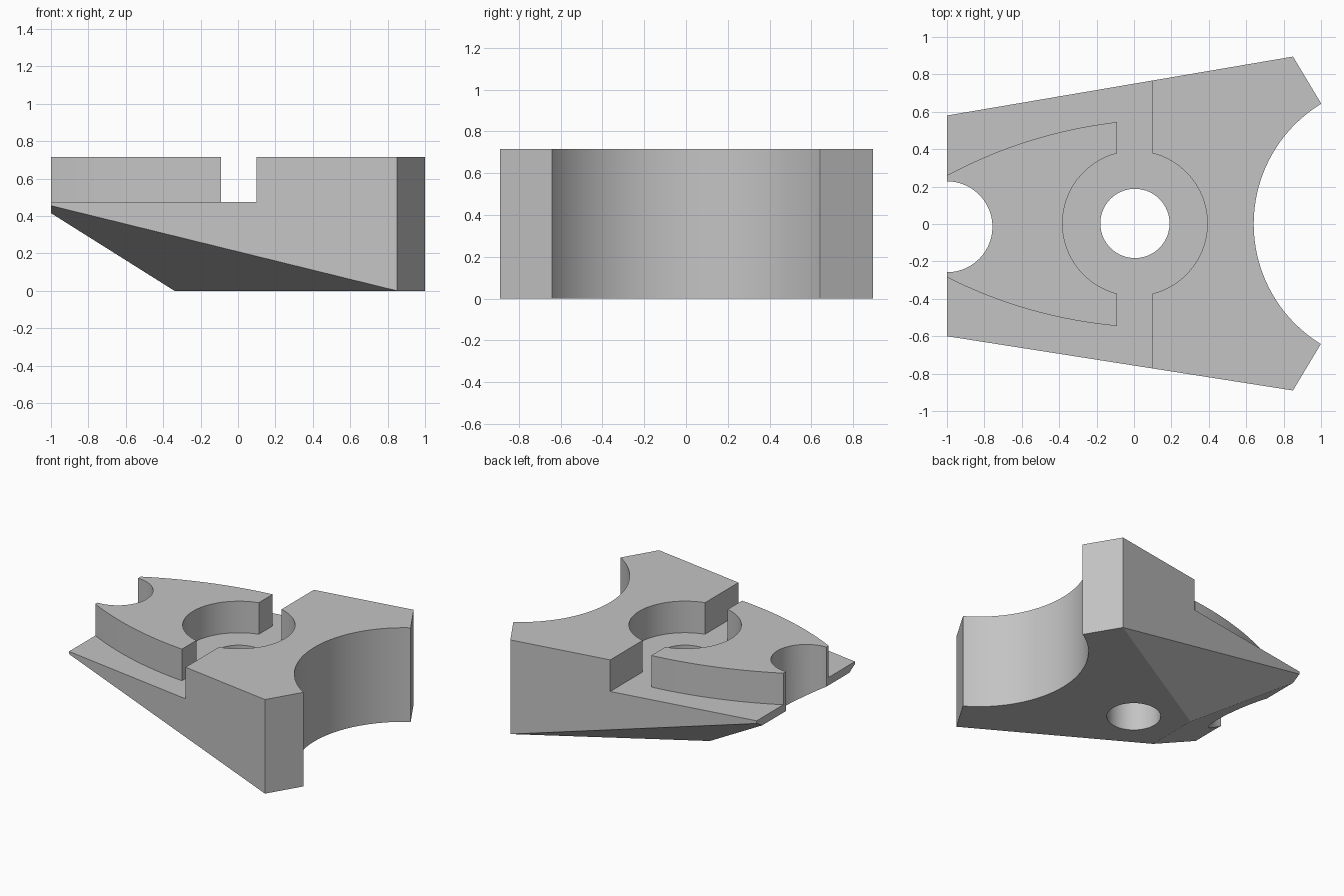
import bpy
import bmesh
import math
from mathutils import Vector

if "Cube" in bpy.data.objects:
    bpy.data.objects.remove(bpy.data.objects["Cube"], do_unlink=True)

TOP, FLOOR = 0.715, 0.475

grey = bpy.data.materials.new("plain_grey")
grey.use_nodes = True
grey.diffuse_color = (0.55, 0.55, 0.55, 1)
grey.node_tree.nodes["Principled BSDF"].inputs["Base Color"].default_value = (0.55, 0.55, 0.55, 1)


def prism(name, outline, low, high):
    """Extrude a flat outline from low to high."""
    bm = bmesh.new()
    face = bm.faces.new([bm.verts.new((x, y, low)) for x, y in outline])
    grown = bmesh.ops.extrude_face_region(bm, geom=[face])["geom"]
    moved = [v for v in grown if isinstance(v, bmesh.types.BMVert)]
    bmesh.ops.translate(bm, verts=moved, vec=(0, 0, high - low))
    bmesh.ops.recalc_face_normals(bm, faces=bm.faces)
    mesh = bpy.data.meshes.new(name)
    bm.to_mesh(mesh)
    bm.free()
    mesh.materials.append(grey)
    obj = bpy.data.objects.new(name, mesh)
    bpy.context.collection.objects.link(obj)
    return obj


def circle(cx, cy, r, n=96):
    return [(cx + r * math.cos(math.tau * i / n), cy + r * math.sin(math.tau * i / n))
            for i in range(n)]


def bowed(start, end, bulge, n=24):
    """Shallow arc between two points, bulging to the left of travel."""
    a, b = Vector(start), Vector(end)
    side = Vector((a.y - b.y, b.x - a.x)).normalized()
    points = []
    for i in range(n + 1):
        t = i / n
        points.append(tuple(a.lerp(b, t) + side * bulge * 4 * t * (1 - t)))
    return points


def slice_off(obj, p, q, r):
    """Cut away everything below the plane through three points."""
    p, q, r = Vector(p), Vector(q), Vector(r)
    normal = (q - p).cross(r - p).normalized()
    if normal.z > 0:
        normal.negate()
    bm = bmesh.new()
    bm.from_mesh(obj.data)
    cut = bmesh.ops.bisect_plane(bm, geom=bm.verts[:] + bm.edges[:] + bm.faces[:],
                                 dist=1e-5, plane_co=p, plane_no=normal, clear_outer=True)
    edges = [e for e in bm.edges if e.is_boundary]
    bmesh.ops.contextual_create(bm, geom=edges)
    bmesh.ops.recalc_face_normals(bm, faces=bm.faces)
    bm.to_mesh(obj.data)
    bm.free()


# Tapered body
body = prism("tapered_body", [(-1, -0.60), (0.85, -0.89), (1, -0.64),
                              (1, 0.645), (0.85, 0.895), (-1, 0.58)], 0, TOP)

# Sloped underside: end ramp and two side chamfers
slice_off(body, (-0.34, -0.2, 0), (-0.34, 0.2, 0), (-1, 0, 0.415))
slice_off(body, (0.85, 0.895, 0), (-0.34, 0.2, 0), (-1, 0.58, 0.455))
slice_off(body, (0.85, -0.89, 0), (-0.34, -0.2, 0), (-1, -0.60, 0.455))

# Cutters: end scoops, bore, round pocket
cutters = [
    prism("wide_scoop_cutter", circle(1.393, 0, 0.753, 160), -0.2, 1),
    prism("narrow_scoop_cutter", circle(-1, -0.015, 0.243), -0.2, 1),
    prism("bore_cutter", circle(0.005, 0.003, 0.185), -0.2, 1),
    prism("pocket_cutter", circle(0.005, 0.003, 0.387), FLOOR, 1),
]

# Cutters: cross slot with curved ledge on each side
for side, start_y in ((1, 0.26), (-1, 0.285)):
    curve = bowed((-1, start_y), (-0.09, 0.545), 0.045)
    outline = ([(-1.2, start_y - 0.1)] + curve +
               [(-0.09, 0.2), (0.1, 0.2), (0.1, 1.2), (-1.2, 1.2)])
    cutters.append(prism("ledge_cutter", [(x, side * y) for x, y in outline], FLOOR, 1))

bpy.ops.object.select_all(action="DESELECT")
bpy.context.view_layer.objects.active = body
body.select_set(True)
for cutter in cutters:
    cutter.hide_render = True
    mod = body.modifiers.new(cutter.name, "BOOLEAN")
    mod.operation = "DIFFERENCE"
    mod.solver = "EXACT"
    mod.object = cutter
    bpy.ops.object.modifier_apply(modifier=mod.name)
    bpy.data.objects.remove(cutter, do_unlink=True)

bpy.ops.object.shade_smooth_by_angle(angle=math.radians(20))
